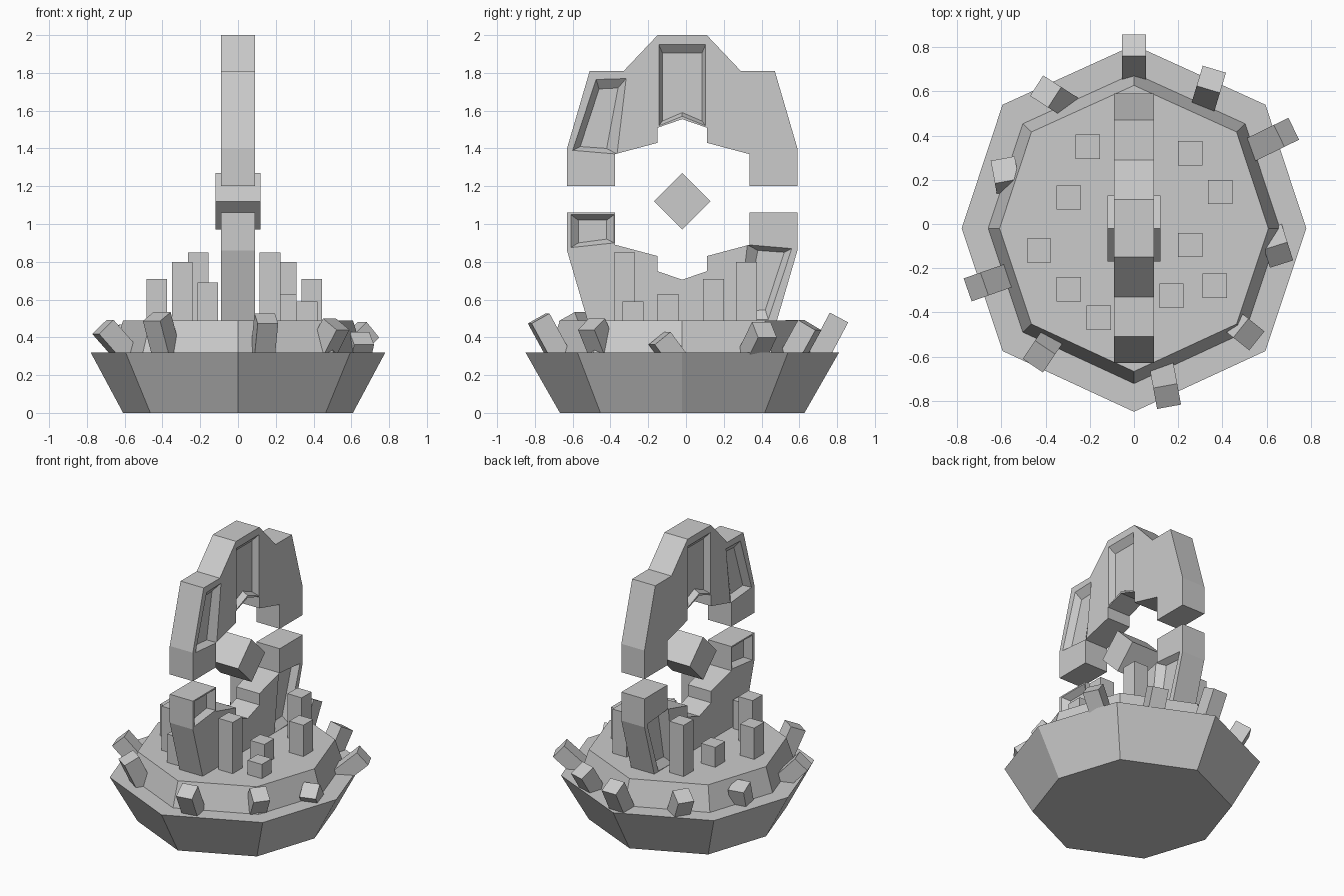
import bpy, bmesh
from math import sin, cos, radians
from mathutils import Vector, Matrix

if "Cube" in bpy.data.objects:
    bpy.data.objects.remove(bpy.data.objects["Cube"])

CY = -0.02  # centre line of the ring and base in y


def finish(name, bm):
    bmesh.ops.recalc_face_normals(bm, faces=bm.faces[:])
    me = bpy.data.meshes.new(name)
    bm.to_mesh(me)
    bm.free()
    ob = bpy.data.objects.new(name, me)
    bpy.context.collection.objects.link(ob)
    return ob


def loft(name, rings):
    bm = bmesh.new()
    loops = [[bm.verts.new(p) for p in r] for r in rings]
    n = len(loops[0])
    bm.faces.new(loops[0])
    bm.faces.new(loops[-1])
    for a, b in zip(loops, loops[1:]):
        for i in range(n):
            bm.faces.new((a[i], a[(i + 1) % n], b[(i + 1) % n], b[i]))
    return finish(name, bm)


def box(name, size, matrix):
    bm = bmesh.new()
    bmesh.ops.create_cube(bm, size=1, matrix=matrix @ Matrix.Diagonal((*size, 1)))
    return finish(name, bm)


# Two flared octagonal tiers
OCT = [(0, .83), (.595, .56), (.78, 0), (.595, -.555),
       (0, -.83), (-.595, -.555), (-.78, 0), (-.595, .56)]


def octagon(s, z):
    return [(x * s, CY + y * s, z) for x, y in OCT]


loft("base", [octagon(.78, 0), octagon(1, .32)])
loft("upper_tier", [octagon(.85, .31), octagon(.78, .49)])

# Split ring: half profile in (y offset, z), mirrored in y and about MID in z
MID = 1.13
HALF = [(-.61, 1.2), (-.61, 1.4), (-.49, 1.81), (-.31, 1.81), (-.13, 2.0)]
INNER = [(-.13, 1.51), (-.13, 1.43), (-.355, 1.37), (-.355, 1.2)]


def flip(pts):
    return [(-y, z) for y, z in reversed(pts)]


arch = HALF + flip(HALF) + flip(INNER) + [(0, 1.555)] + INNER


def place(pts, x, upper):
    return [(x, CY + y, z if upper else 2 * MID - z) for y, z in pts]


# Recessed panels: outer outline and sunk floor
leg_out = [(-.58, 1.39), (-.456, 1.765), (-.297, 1.77), (-.345, 1.37)]
leg_in = [(-.54, 1.41), (-.44, 1.715), (-.34, 1.72), (-.40, 1.40)]
top_out = [(-.124, 1.95), (.124, 1.95), (.124, 1.52), (0, 1.57), (-.124, 1.52)]
top_in = [(-.105, 1.905), (.105, 1.905), (.105, 1.545), (0, 1.59), (-.105, 1.545)]
block_out = [(-.59, 1.21), (-.59, 1.385), (-.36, 1.36), (-.36, 1.21)]
block_in = [(-.55, 1.24), (-.55, 1.36), (-.40, 1.34), (-.40, 1.24)]

PANELS = {True: [(leg_out, leg_in), (top_out, top_in)],
          False: [(flip(leg_out), flip(leg_in)), (block_out, block_in)]}

for upper, name in ((True, "upper_arch"), (False, "lower_arch")):
    ob = loft(name, [place(arch, -.09, upper), place(arch, .09, upper)])
    for out, inn in PANELS[upper]:
        for side in (-1, 1):
            cut = loft("panel_cutter", [place(out, side * .12, upper),
                                        place(out, side * .09, upper),
                                        place(inn, side * .05, upper)])
            cut.hide_render = True
            cut.hide_set(True)
            mod = ob.modifiers.new("panel", 'BOOLEAN')
            mod.object = cut
            mod.operation = 'DIFFERENCE'
            mod.solver = 'EXACT'
    # Bake the panel cuts so the cutters can go
    me = bpy.data.meshes.new_from_object(
        ob.evaluated_get(bpy.context.evaluated_depsgraph_get()))
    ob.modifiers.clear()
    ob.data = me
    for c in [o for o in bpy.data.objects if o.name.startswith("panel_cutter")]:
        bpy.data.objects.remove(c)

# Floating core turned on its edge
box("floating_core", (.24, .212, .212),
    Matrix.Translation((0, CY, 1.12)) @ Matrix.Rotation(radians(45), 4, 'X'))

# Upright pillars on the tier: x, y, top z
PILLARS = [(-.21, .35, .85), (-.295, .12, .63), (-.43, -.12, .71),
           (-.295, -.295, .80), (-.16, -.425, .69), (.255, .32, .80),
           (.39, .145, .71), (.255, -.095, .63), (.17, -.325, .85), (.365, -.28, .59)]
for x, y, top in PILLARS:
    h = top - .45
    box("pillar", (.11, .11, h), Matrix.Translation((x, y, .45 + h / 2)))

# Leaning stones on the rim: cap centre x, y, z, lean direction x, y, tilt
STONES = [(0, .81, .505, 0, 1, 28), (.35, .655, .465, .29, .96, 30),
          (.69, .415, .44, .9, .44, 48), (-.40, .60, .465, -.84, .54, 28),
          (-.585, .245, .45, -.18, .98, 18), (-.715, -.285, .455, -.94, -.33, 43),
          (-.43, -.60, .51, -.56, -.83, 25), (.15, -.78, .50, .18, -.98, 29),
          (.52, -.50, .47, .78, -.62, 33), (.655, -.14, .395, .3, -.95, 38)]
for x, y, z, dx, dy, tilt in STONES:
    t = radians(tilt)
    d = Vector((dx, dy, 0)).normalized()
    axis = d * sin(t) + Vector((0, 0, cos(t)))
    out = d * cos(t) - Vector((0, 0, sin(t)))
    rot = Matrix((out.cross(axis), out, axis)).transposed().to_4x4()
    length = (z - .27) / cos(t)
    box("rim_stone", (.11, .11, length),
        Matrix.Translation(Vector((x, y, z)) - axis * length / 2) @ rot)
